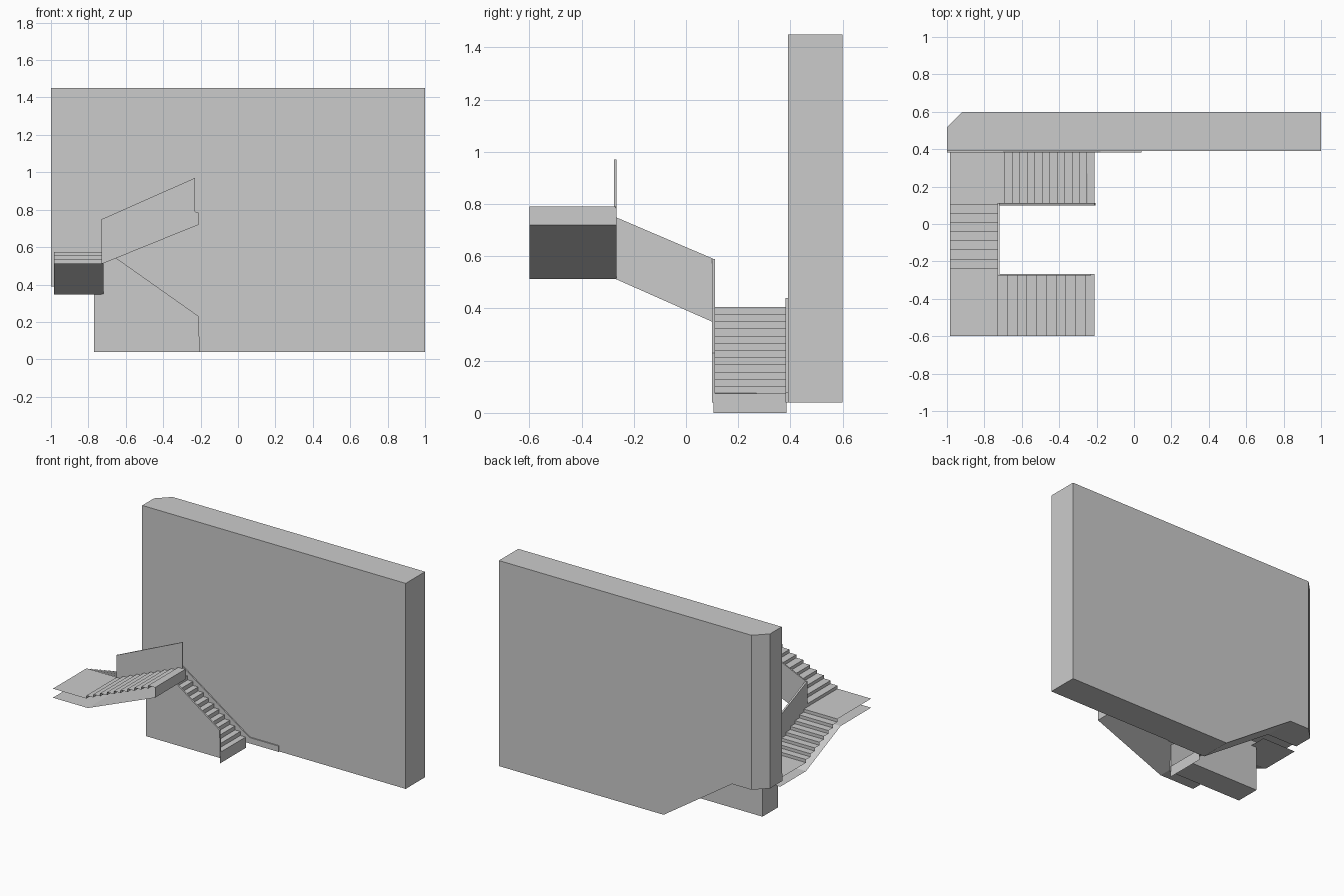
import bpy, bmesh

if "Cube" in bpy.data.objects:
    bpy.data.objects.remove(bpy.data.objects["Cube"])


def place(axis, u, d, v):
    return (u, d, v) if axis == 'y' else (d, u, v)


def finish(bm, name):
    me = bpy.data.meshes.new(name)
    bm.to_mesh(me)
    bm.free()
    ob = bpy.data.objects.new(name, me)
    bpy.context.collection.objects.link(ob)
    return ob


def solid(name, pts, axis, a, b, bevel_at=None, bevel=0.0):
    """Closed profile (u, z) extruded along an axis from a to b."""
    bm = bmesh.new()
    va = [bm.verts.new(place(axis, u, a, v)) for u, v in pts]
    vb = [bm.verts.new(place(axis, u, b, v)) for u, v in pts]
    bm.faces.new(va)
    bm.faces.new(vb[::-1])
    n = len(pts)
    for i in range(n):
        j = (i + 1) % n
        bm.faces.new((va[i], vb[i], vb[j], va[j]))
    bmesh.ops.recalc_face_normals(bm, faces=bm.faces)
    if bevel_at:
        edges = [e for e in bm.edges
                 if all((v.co.xy - e.verts[0].co.xy).length < 1e-5
                        and abs(v.co.x - bevel_at[0]) < 1e-4
                        and abs(v.co.y - bevel_at[1]) < 1e-4 for v in e.verts)]
        bmesh.ops.bevel(bm, geom=edges, offset=bevel, segments=1, affect='EDGES')
    return finish(bm, name)


def sheet(name, pts, axis, a, b, up=True):
    """Open profile swept into a thin surface, facing up or down."""
    bm = bmesh.new()
    va = [bm.verts.new(place(axis, u, a, v)) for u, v in pts]
    vb = [bm.verts.new(place(axis, u, b, v)) for u, v in pts]
    for i in range(len(pts) - 1):
        bm.faces.new((va[i], vb[i], vb[i + 1], va[i + 1]))
    bm.normal_update()
    if (sum(f.normal.z for f in bm.faces) > 0) != up:
        bmesh.ops.reverse_faces(bm, faces=bm.faces)
    return finish(bm, name)


def steps(u0, z0, run, rise, n):
    """Riser and tread outline; each step is a rise followed by a run."""
    pts = [(u0, z0)]
    for i in range(n):
        z = z0 + (i + 1) * rise
        pts += [(u0 + i * run, z), (u0 + (i + 1) * run, z)]
    return pts


# wall with a sloped cut below the stairs and one chamfered corner
solid("wall", [(1, 0.04), (1, 1.45), (-1, 1.45), (-1, 0.39), (-0.77, 0.39), (-0.25, 0.04)],
      'y', 0.39, 0.6, bevel_at=(-1, 0.6), bevel=0.083)

# skirting against the wall
solid("wall_skirting", [(0.04, 0.04), (0.04, 0.08), (-0.18, 0.08), (-0.21, 0.10), (-0.70, 0.44),
                        (-1, 0.44), (-1, 0.39), (-0.77, 0.39), (-0.25, 0.04)], 'y', 0.382, 0.39)

# lower flight and its landing; the first riser runs to the ground
low = steps(-0.21, 0.0475, -0.04, 0.0275, 13)
low[0] = (-0.21, 0.0)
sheet("lower_flight", low + [(-0.985, 0.405)], 'y', 0.105, 0.385)
sheet("lower_landing_soffit", [(-0.73, 0.347), (-0.985, 0.347)], 'y', 0.105, 0.385, up=False)
solid("lower_support", [(-0.77, 0.04), (-0.21, 0.04), (-0.21, 0.05), (-0.73, 0.385), (-0.77, 0.385)],
      'y', 0.111, 0.27)
solid("lower_parapet", [(-0.77, 0.04), (-0.205, 0.04), (-0.21, 0.23), (-0.72, 0.59),
                        (-0.73, 0.59), (-0.73, 0.347), (-0.77, 0.347)], 'y', 0.10, 0.111)

# middle flight
mid = steps(0.105, 0.405, -0.0485, 0.02125, 8)
sheet("middle_flight", mid[:-1] + [(-0.27, 0.575)], 'x', -0.985, -0.725)
sheet("middle_soffit", [(0.105, 0.347), (-0.27, 0.513)], 'x', -0.985, -0.72, up=False)
solid("middle_parapet", [(0.105, 0.347), (0.105, 0.59), (-0.27, 0.75), (-0.27, 0.513)],
      'x', -0.73, -0.718)

# upper landing and flight, open along the front
up = steps(-0.73, 0.575, 0.052, 0.0215, 10)
sheet("upper_flight", [(-0.985, 0.575)] + up + [(-0.21, 0.72)], 'y', -0.6, -0.27)
sheet("upper_soffit", [(-0.985, 0.513), (-0.72, 0.513), (-0.21, 0.72)], 'y', -0.6, -0.27, up=False)
solid("upper_parapet", [(-0.73, 0.513), (-0.73, 0.75), (-0.715, 0.755), (-0.23, 0.97), (-0.23, 0.79),
                        (-0.21, 0.785), (-0.21, 0.72), (-0.72, 0.513)], 'y', -0.275, -0.266)
